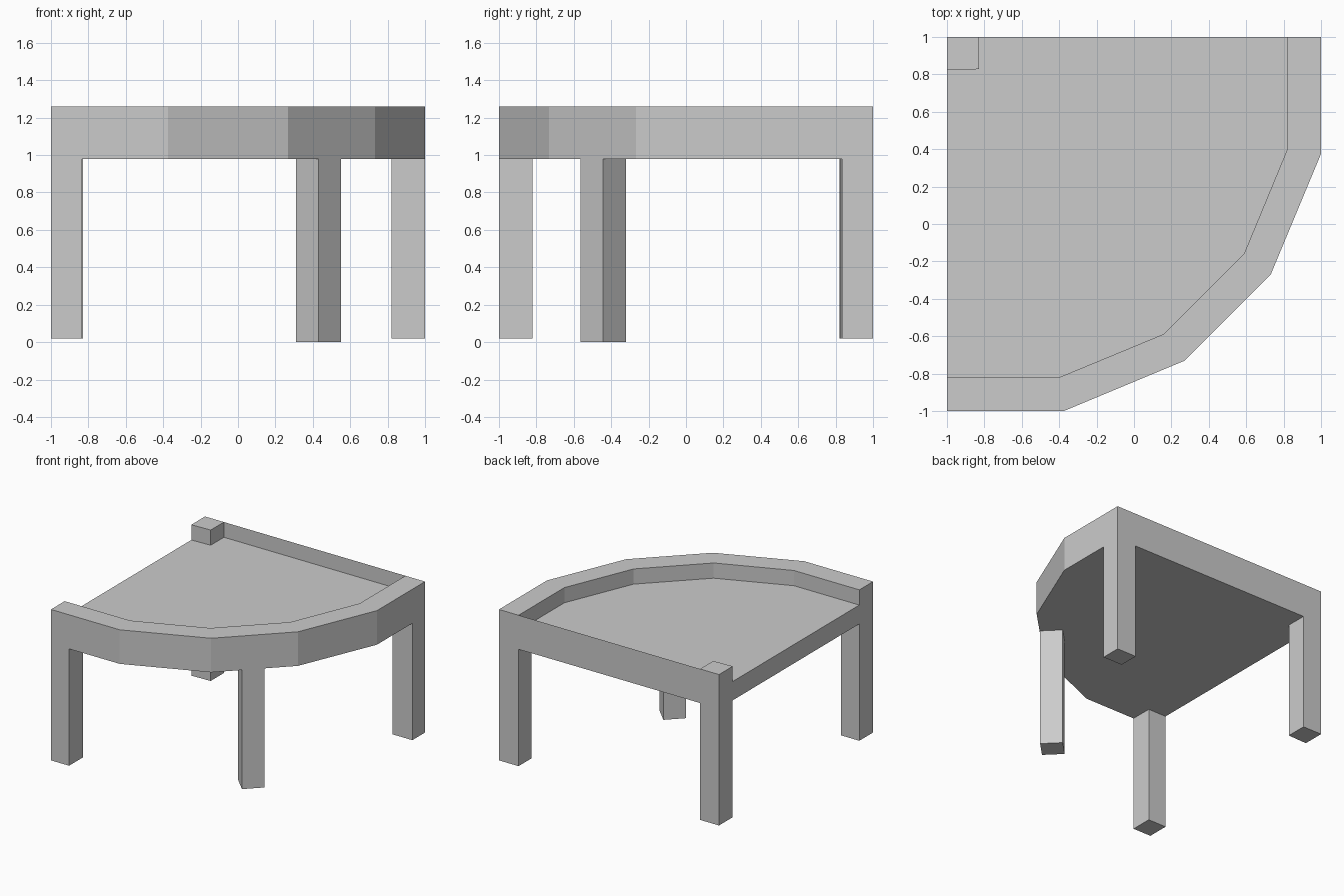
import bpy, bmesh

if "Cube" in bpy.data.objects:
    bpy.data.objects.remove(bpy.data.objects["Cube"])

Z_FOOT, Z_UNDER, Z_DECK, Z_TOP = 0.02, 0.98, 1.135, 1.26


def make_prism(name, pts, z0, z1):
    """Extrude a counter-clockwise plan outline from z0 up to z1."""
    bm = bmesh.new()
    low = [bm.verts.new((x, y, z0)) for x, y in pts]
    high = [bm.verts.new((x, y, z1)) for x, y in pts]
    bm.faces.new(low[::-1])
    bm.faces.new(high)
    n = len(pts)
    for i in range(n):
        j = (i + 1) % n
        bm.faces.new((low[i], low[j], high[j], high[i]))
    bmesh.ops.recalc_face_normals(bm, faces=bm.faces)
    return finish(name, bm)


def finish(name, bm):
    me = bpy.data.meshes.new(name)
    bm.to_mesh(me)
    bm.free()
    ob = bpy.data.objects.new(name, me)
    bpy.context.collection.objects.link(ob)
    return ob


def rect(x0, x1, y0, y1):
    return [(x0, y0), (x1, y0), (x1, y1), (x0, y1)]


# Plan curves, symmetric about the diagonal
outer = [(-1, -1), (-0.375, -1), (0.268, -0.732), (0.732, -0.268), (1, 0.375), (1, 1)]
inner = [(-1, -0.822), (-0.405, -0.822), (0.16, -0.588), (0.588, -0.16), (0.822, 0.405), (0.822, 1)]

# Deck: the whole quarter-round slab
make_prism("deck", outer + [(-1, 1)], Z_UNDER, Z_DECK)

# Raised rim along the rounded side
make_prism("rim", outer + inner[::-1], Z_DECK, Z_TOP)

# Thin back panel, a single sheet flush with the back edge
bm = bmesh.new()
corners = [(0.822, Z_DECK), (-0.828, Z_DECK), (-0.828, Z_TOP), (0.822, Z_TOP)]
bm.faces.new([bm.verts.new((x, 1, z)) for x, z in corners])
finish("back_panel", bm)

# Corner post, slightly skewed, standing on the deck
post = [(-1, 0.822), (-0.828, 0.828), (-0.828, 1), (-1, 1)]
make_prism("corner_post", post, Z_DECK, Z_TOP)

# Corner legs
make_prism("back_left_leg", post, Z_FOOT, Z_UNDER)
make_prism("front_left_leg", rect(-1, -0.835, -1, -0.822), Z_FOOT, Z_UNDER)
make_prism("back_right_leg", rect(0.822, 1, 0.835, 1), Z_FOOT, Z_UNDER)

# Front leg, turned 45 degrees under the rounded side
cx, cy, r = 0.431, -0.443, 0.121
make_prism("front_leg", [(cx, cy - r), (cx + r, cy), (cx, cy + r), (cx - r, cy)], 0, Z_UNDER)
